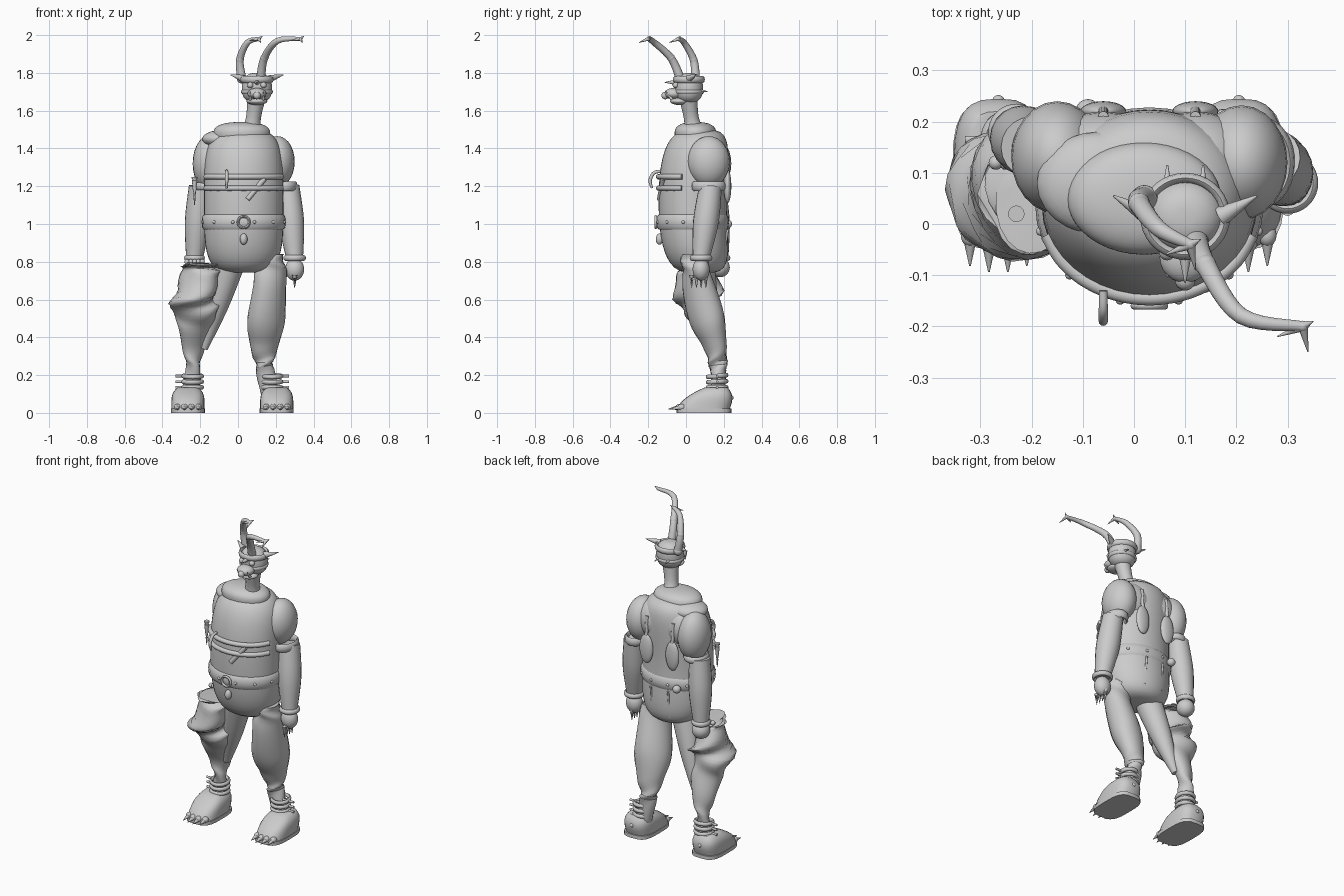
import bpy, bmesh, math
from mathutils import Vector, Matrix

if "Cube" in bpy.data.objects:
    bpy.data.objects.remove(bpy.data.objects["Cube"], do_unlink=True)

clay = bpy.data.materials.new("plain grey")
clay.use_nodes = True
clay.diffuse_color = (.6, .6, .6, 1)
clay.node_tree.nodes["Principled BSDF"].inputs["Base Color"].default_value = clay.diffuse_color
UP = Vector((0, 0, 1))
SIDES = {"left": 1, "right": -1}


def finish(name, bm):
    """Turn a bmesh into a smooth-shaded grey object."""
    bmesh.ops.recalc_face_normals(bm, faces=bm.faces)
    mesh = bpy.data.meshes.new(name)
    bm.to_mesh(mesh)
    bm.free()
    mesh.materials.append(clay)
    obj = bpy.data.objects.new(name, mesh)
    bpy.context.collection.objects.link(obj)
    bpy.ops.object.select_all(action="DESELECT")
    obj.select_set(True)
    bpy.context.view_layer.objects.active = obj
    bpy.ops.object.shade_smooth_by_angle(angle=math.radians(45))


def circle(bm, matrix, width, depth, sides, roundness=1):
    """Loop of vertices; roundness under one squares it off."""
    verts = []
    for i in range(sides):
        a = math.tau * i / sides
        c, s = (math.copysign(abs(v) ** roundness, v) for v in (math.cos(a), math.sin(a)))
        verts.append(bm.verts.new(matrix @ Vector((width * c, depth * s, 0))))
    return verts


def bridge(bm, low, high):
    for i in range(len(low)):
        j = (i + 1) % len(low)
        bm.faces.new((low[i], low[j], high[j], high[i]))


def skin(name, sections, sides=24, roundness=1):
    """Bridge cross-sections given as (matrix, width, depth) and cap both ends."""
    bm = bmesh.new()
    loops = [circle(bm, matrix, width, depth, sides, roundness) for matrix, width, depth in sections]
    for low, high in zip(loops, loops[1:]):
        bridge(bm, low, high)
    bm.faces.new(loops[0])
    bm.faces.new(loops[-1])
    finish(name, bm)


def flow(a, b, c, d, t):
    """Smooth curve from b to c."""
    return b + (c - a) * t / 2 + (a - b * 2.5 + c * 2 - d / 2) * t * t + ((b - c) * 3 + d - a) * t ** 3 / 2


def tube(name, points, radii, flatness=1):
    """Round limb that curves through points, with one radius for each."""
    keys = [Vector((*p, r)) for p, r in zip(points, radii)]
    keys = keys[:1] + keys + keys[-1:]
    path = [flow(*keys[i:i + 4], k / 6) for i in range(len(keys) - 3) for k in range(6)] + keys[-1:]
    sections = []
    for i, key in enumerate(path):
        way = path[min(i + 1, len(path) - 1)] - path[max(i - 1, 0)]
        turn = UP.rotation_difference(way.xyz).to_matrix().to_4x4()
        sections.append((Matrix.Translation(key.xyz) @ turn, key.w, key.w * flatness))
    skin(name, sections, sides=20)


def limb(name, start, end, thick, thin, bulge=0):
    """Straight tapering limb that swells in the middle."""
    start, end = Vector(start), Vector(end)
    tube(name, [start, (start + end) / 2, end], [thick, (thick + thin) / 2 + bulge, thin])


def spike(name, base, tip, radius):
    limb(name, base, tip, radius, radius / 10)


def barrel(name, centre, size, power, bow=0):
    """Rounded barrel; higher power straightens the sides, bow shifts both ends back."""
    heights = [math.sin(math.pi * (i / 24 - .5)) for i in range(1, 24)]
    sections = []
    for h in heights:
        swell = (1 - abs(h) ** power) ** (1 / power)
        place = Matrix.Translation(Vector(centre) + Vector((0, bow * h * h, h * size[2])))
        sections.append((place, size[0] * swell, size[1] * swell))
    skin(name, sections, sides=40)


def ball(name, centre, *size):
    size = size if len(size) == 3 else size * 3
    bm = bmesh.new()
    bmesh.ops.create_uvsphere(bm, u_segments=24, v_segments=14, radius=1,
                              matrix=Matrix.Translation(centre) @ Matrix.Diagonal((*size, 1)))
    finish(name, bm)


def hoop(name, centre, width, depth, height, thick, tilt=0):
    """Rounded band, tilted forward from upright."""
    bm = bmesh.new()
    place = Matrix.Translation(centre) @ Matrix.Rotation(tilt, 4, "X")
    loops = []
    for k in range(8):
        a = math.tau * k / 8
        grow = thick * math.cos(a)
        level = place @ Matrix.Translation(UP * height / 2 * math.sin(a))
        loops.append(circle(bm, level, width + grow, depth + grow, 36))
    for low, high in zip(loops, loops[1:] + loops[:1]):
        bridge(bm, low, high)
    finish(name, bm)


# Torso, collar and neck
mid, girth, depth = .03, .21, .18
barrel("torso", (mid, .035, 1.12), (girth, depth, .38), 4, .04)
barrel("collar", (.02, .05, 1.48), (.15, .11, .06), 2.5)
ball("shoulder_roll", (-.07, .08, 1.45), .12, .1, .05)
tube("neck", [(.07, .05, 1.46), (.08, .03, 1.55), (.1, .01, 1.68)], [.07, .04, .05])

# Back lobes, hanging pouches and pins
for side in SIDES.values():
    x = mid + side * .09
    ball("shoulder_blade", (x, .12, 1.35), .12, .1, .12)
    ball("back_pouch", (x, .22, 1.2), .045, .02, .09)
    limb("pouch_cord", (x, .22, 1.28), (x, .21, 1.4), .01, .01)
    limb("back_pin", (x - side * .03, .2, .8), (x - side * .03, .22, .97), .006, .006)

# Belt, buckle and chest straps
waist = Vector((mid, .035, 1.01))
hoop("belt", waist, girth, depth, .08, .013)
hoop("buckle", waist - Vector((0, .195, 0)), .03, .03, .015, .007, math.pi / 2)
ball("belly_knob", (mid, -.14, .92), .02, .02, .03)
ball("belt_bead", (-.09, .22, 1), .024)
for k in range(12):
    a = math.tau * (k + .5) / 12
    ball("belt_stud", waist + Vector((.22 * math.cos(a), .19 * math.sin(a), 0)), .009)
for k in (3, 4):
    sweep = [math.pi * (1.1 + .1 * i) for i in range(9)]
    tube("chest_strap", [waist + Vector((girth * math.cos(a), depth * math.sin(a), k * .06)) for a in sweep],
         [.014] * len(sweep))
limb("diagonal_strap", (.05, -.14, 1.13), (.14, -.12, 1.24), .014, .014)
tube("chest_hook", [(-.06, -.13, 1.28), (-.06, -.17, 1.27), (-.06, -.19, 1.23), (-.06, -.18, 1.19)],
     [.008, .009, .009, .006])
spike("side_charm", (-.23, .02, 1.25), (-.23, .02, 1.1), .016)

# Left arm with a clawed hand
elbow, wrist = Vector((.265, .13, 1.2)), Vector((.3, .08, .82))
ball("left_upper_arm", (.21, .12, 1.33), .09, .112, .135)
hoop("left_arm_band", elbow - Vector((.02, .01, 0)), .06, .08, .05, .01)
limb("left_forearm", elbow, wrist, .06, .045, .015)
hoop("left_cuff", wrist, .05, .05, .03, .01)
ball("left_hand", wrist - UP * .06, .05, .045, .06)
for k in range(4):
    knuckle = Vector((.3, .03 + k * .025, .73))
    spike("left_claw", knuckle, knuckle - UP * .07, .014)

# Right arm ending in a round fist
elbow, wrist = Vector((-.2, .15, 1.2)), Vector((-.23, .18, .82))
ball("right_upper_arm", (-.15, .13, 1.32), .09, .11, .15)
hoop("right_arm_band", elbow + Vector((.03, -.01, 0)), .06, .07, .04, .01)
limb("right_forearm", elbow, wrist, .06, .045, .014)
hoop("right_cuff", wrist, .045, .045, .03, .01)
ball("right_fist", wrist - UP * .05, .052)
for k in range(5):
    ball("knuckle", (-.27 + k * .02, .12, .8), .014)

# Legs
tube("left_leg", [(.17, .05, .84), (.17, .06, .7), (.15, .11, .5), (.14, .15, .37), (.14, .17, .25), (.17, .17, .1)],
     [.08, .093, .108, .08, .054, .048], .8)
tube("right_leg", [(-.195, .05, .79), (-.2, .05, .74), (-.23, .07, .6), (-.225, .11, .48),
                   (-.235, .16, .35), (-.24, .17, .22), (-.25, .17, .1)],
     [.108, .115, .142, .1, .066, .046, .048], .7)
limb("right_thigh", (-.04, .07, .8), (-.18, .15, .34), .08, .02, .01)

# Feet, sandals, ankle rings and toe claws
for label, side in SIDES.items():
    x = .235 * side - mid
    steps = [i / 8 for i in range(9)]
    skin(label + "_foot", [(Matrix.Translation((x, .09 + .07 * t, .015 + .12 * t ** .8)), .088 - .035 * t ** 4,
                            .14 - .08 * t * t) for t in steps], roundness=.7)
    skin(label + "_sole", [(Matrix.Translation((x, .095, z)), .09, .145) for z in (0, .022)], roundness=.6)
    ball(label + "_heel_bead", (x, .24, .08), .012)
    for k in range(3):
        ankle = Vector((x - side * .025, .165, .135 + k * .03))
        hoop(label + "_ankle_ring", ankle, .05, .05, .024, .01, k * .05)
        limb(label + "_ankle_peg", ankle, ankle + Vector((side * .09, 0, 0)), .007, .007)
    for k in (-1.5, -.5, .5, 1.5):
        toe = Vector((x + k * .037, abs(k) * .012 - .04, .03))
        ball(label + "_toe", toe, .018, .022, .018)
        spike(label + "_toe_claw", toe, toe - Vector((0, .06, .01)), .015)

# Head
face = Vector((.1, .015, 1.72))
barrel("skull", face, (.08, .075, .08), 2.5)
hoop("brow", face + UP * .045, .078, .075, .035, .01)
hoop("cheek_band", face - UP * .02, .075, .07, .025, .01)
ball("snout", face - Vector((0, .08, .03)), .05, .05, .03)
ball("snout_tip", face - Vector((0, .125, .04)), .02)
ball("jaw", face - Vector((0, .05, .07)), .055, .05, .02)
spike("brow_spike", face - Vector((0, .07, -.03)), face - Vector((0, .13, -.03)), .014)
for side in SIDES.values():
    out = Vector((side * .035, 0, 0))
    ball("eye", face + out - Vector((0, .07, -.015)), .016)
    spike("tusk", face + out - Vector((0, .09, .06)), face + out - Vector((0, .12, .02)), .009)
    spike("ear_spike", face + out * 2 + UP * .05, face + out * 4 + Vector((0, .04, .07)), .02)
    spike("nape_spike", face + out, face + out + Vector((0, .1, -.02)), .018)

# Antlers with knots and small prongs
antlers = {
    "right": [(.02, .05, 1.77), (.01, .04, 1.87), (.05, -.01, 1.96), (.11, -.04, 1.98)],
    "left": [(.12, -.03, 1.77), (.14, -.08, 1.88), (.21, -.18, 1.97), (.33, -.2, 1.98)],
}
for label, path in antlers.items():
    tube(label + "_antler", path, [.024, .02, .016, .01])
    for k, point in enumerate(path):
        ball(label + "_antler_knot", point, .026 - k * .005)
    tip = Vector(path[-1])
    for prong in ((.01, -.05, -.02), (.02, .01, .015), (-.05, -.02, -.01)):
        spike(label + "_antler_prong", tip, tip + Vector(prong), .01)
